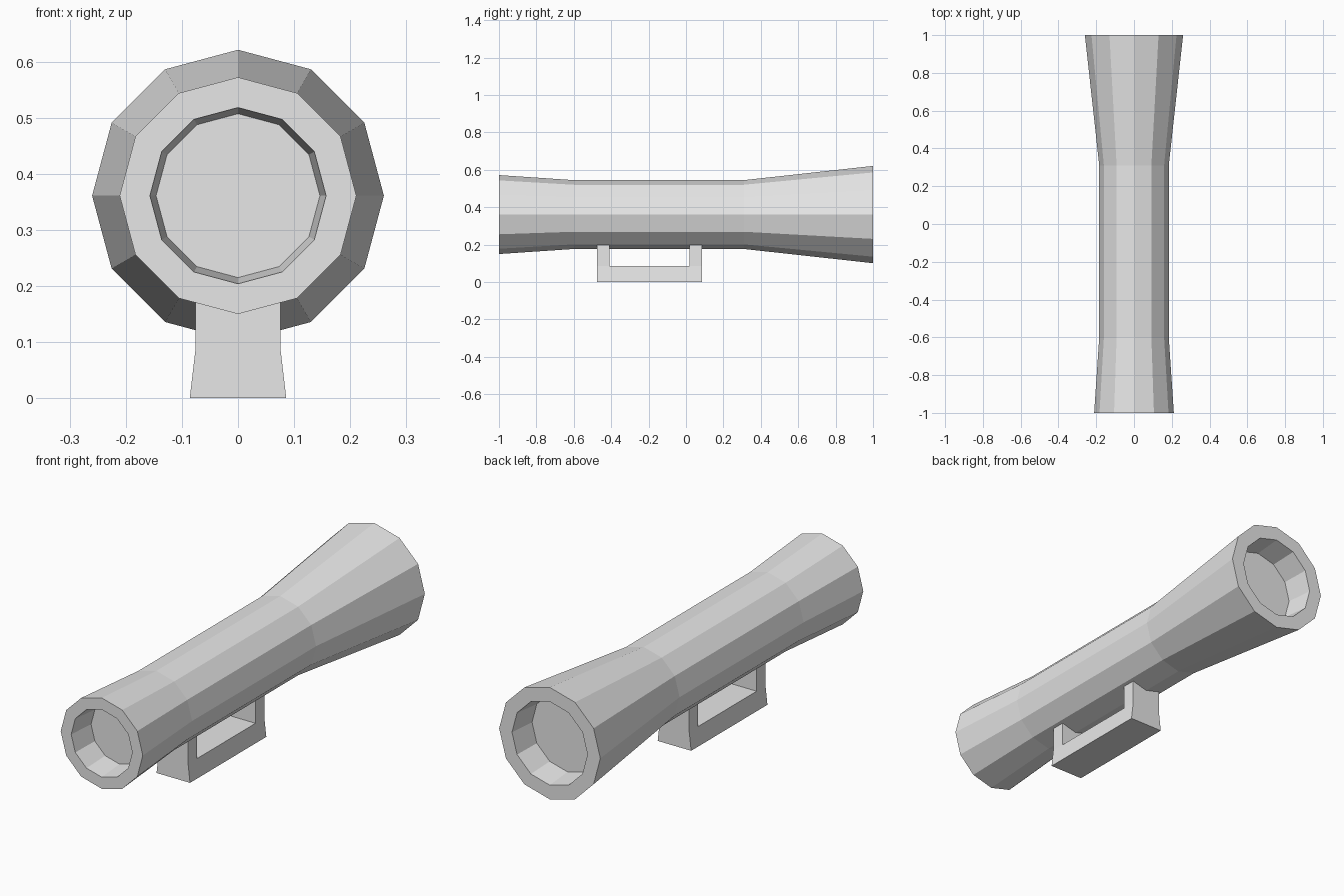
import bpy
import bmesh
from math import sin, cos, tau

cube = bpy.data.objects.get("Cube")
if cube:
    bpy.data.objects.remove(cube, do_unlink=True)

SIDES = 12
AXIS_Z = 0.361

grey = bpy.data.materials.new("plain_grey")
grey.use_nodes = True
grey.diffuse_color = (0.8, 0.8, 0.8, 1)
grey.node_tree.nodes["Principled BSDF"].inputs["Base Color"].default_value = (0.8, 0.8, 0.8, 1)


def finish(bm, name):
    bmesh.ops.recalc_face_normals(bm, faces=bm.faces)
    mesh = bpy.data.meshes.new(name)
    bm.to_mesh(mesh)
    bm.free()
    mesh.materials.append(grey)
    obj = bpy.data.objects.new(name, mesh)
    bpy.context.collection.objects.link(obj)
    return obj


def lathe_along_y(name, profile):
    """Closed faceted solid from (y, radius) rings, capped at both ends."""
    bm = bmesh.new()
    rings = []
    for y, r in profile:
        angles = [tau * i / SIDES for i in range(SIDES)]
        rings.append([bm.verts.new((r * sin(a), y, AXIS_Z + r * cos(a))) for a in angles])
    for a, b in zip(rings, rings[1:]):
        for i in range(SIDES):
            j = (i + 1) % SIDES
            bm.faces.new((a[i], a[j], b[j], b[i]))
    bm.faces.new(rings[0])
    bm.faces.new(rings[-1])
    return finish(bm, name)


# Scope tube: recessed eyepiece, straight middle, flared recessed objective
lathe_along_y("scope_tube", [
    (-0.87, 0.146), (-1.0, 0.157), (-1.0, 0.211),
    (-0.6, 0.184), (0.31, 0.184),
    (1.0, 0.26), (1.0, 0.194), (0.87, 0.182),
])


def mount_bracket():
    """Tapered bar whose two end sections rise into posts."""
    bm = bmesh.new()
    rows = []
    for y in (-0.475, -0.41, 0.02, 0.085):
        section = ((-0.086, 0), (0.086, 0), (0.076, 0.085), (-0.076, 0.085))
        rows.append([bm.verts.new((x, y, z)) for x, z in section])
    tops = []
    for a, b in zip(rows, rows[1:]):
        for i in range(4):
            j = (i + 1) % 4
            face = bm.faces.new((a[i], a[j], b[j], b[i]))
            if i == 2:
                tops.append(face)
    bm.faces.new(rows[0])
    bm.faces.new(rows[-1])
    bmesh.ops.recalc_face_normals(bm, faces=bm.faces)
    posts = bmesh.ops.extrude_discrete_faces(bm, faces=[tops[0], tops[-1]])["faces"]
    for vert in {v for f in posts for v in f.verts}:
        vert.co.z = 0.203
    return finish(bm, "mount_bracket")


mount_bracket()
